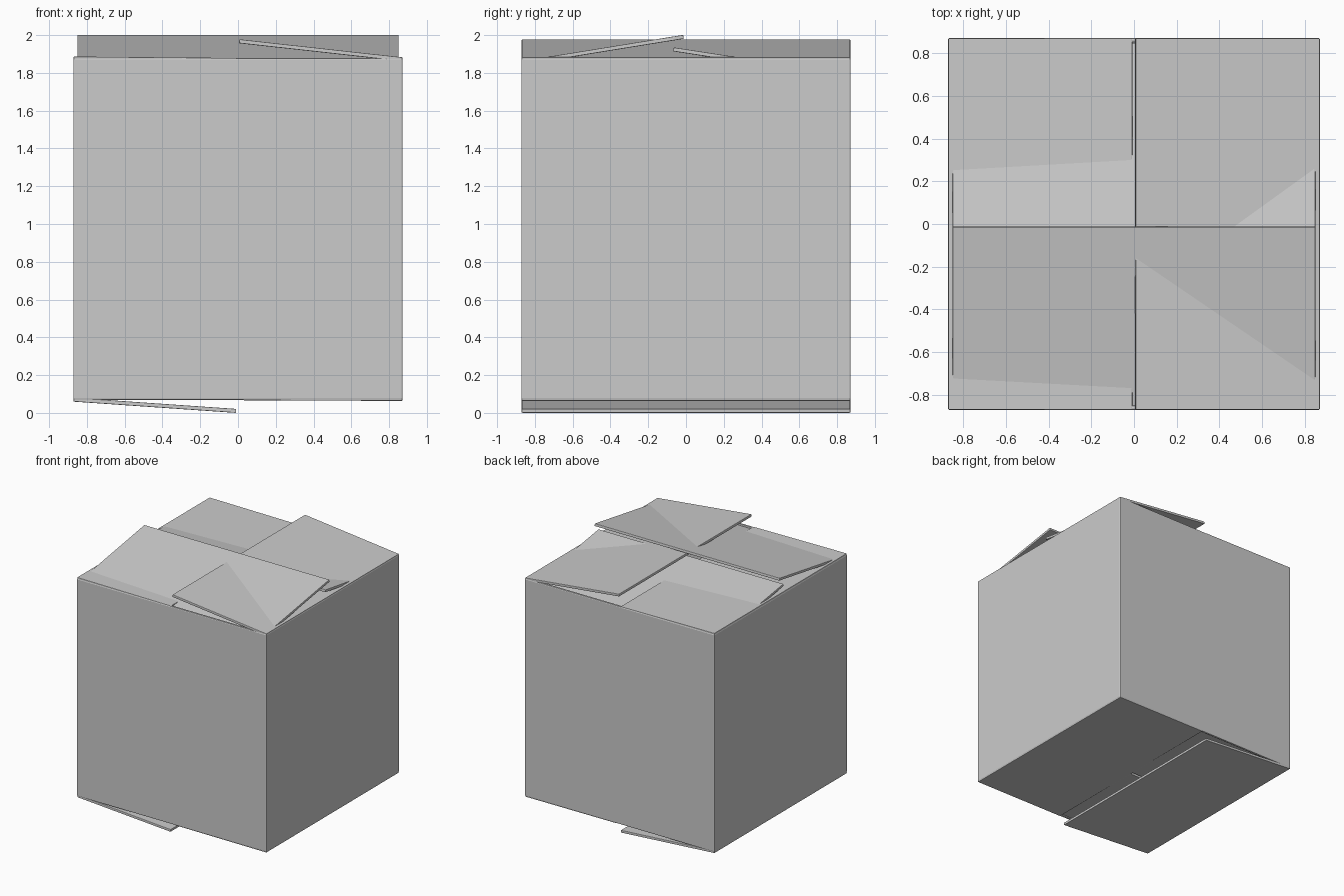
import bpy, bmesh, math
from mathutils import Matrix

if "Cube" in bpy.data.objects:
    bpy.data.objects.remove(bpy.data.objects["Cube"])

R = 0.872      # half width of the box
T = 0.021      # board thickness


def finish(name, bm, bevel):
    me = bpy.data.meshes.new(name)
    bmesh.ops.recalc_face_normals(bm, faces=bm.faces)
    bm.to_mesh(me)
    bm.free()
    ob = bpy.data.objects.new(name, me)
    bpy.context.collection.objects.link(ob)
    b = ob.modifiers.new("bevel", 'BEVEL')
    b.width = bevel
    b.segments = 2
    b.limit_method = 'ANGLE'
    return ob


def flap(name, turn, hinge, z, length, width, tilt, bevel=0.004):
    """Board hinged at distance `hinge` on the -x side, reaching inward,
    raised by `tilt` degrees, then turned about z to its own side."""
    bm = bmesh.new()
    bmesh.ops.create_cube(bm, size=1)
    m = (Matrix.Rotation(math.radians(turn), 4, 'Z')
         @ Matrix.Translation((-hinge, 0, z))
         @ Matrix.Rotation(math.radians(-tilt), 4, 'Y')
         @ Matrix.Translation((length / 2, 0, 0))
         @ Matrix.Diagonal((length, width, T, 1)))
    bmesh.ops.transform(bm, matrix=m, verts=bm.verts)
    return finish(name, bm, bevel)


# four walls: an open square tube with board thickness
bm = bmesh.new()
z0, z1 = 0.068, 1.878
rings = []
for r, z in ((R, z0), (R, z1), (R - T, z1), (R - T, z0)):
    rings.append([bm.verts.new((sx * r, sy * r, z))
                  for sx, sy in ((-1, -1), (1, -1), (1, 1), (-1, 1))])
for a, b in zip(rings, rings[1:] + rings[:1]):
    for i in range(4):
        j = (i + 1) % 4
        bm.faces.new((a[i], a[j], b[j], b[i]))
finish("walls", bm, 0.008)

W_OUT, W_IN = 2 * R - 0.004, 1.70

# top flaps (turn: 0 left, 90 front, 180 right, 270 back)
flap("top_flap_left", 0, 0.87, 1.876, 0.862, W_OUT, -0.5)
flap("top_flap_right", 180, 0.87, 1.872, 0.869, W_OUT, 6.3)
flap("top_flap_front", 90, 0.87, 1.852, 0.868, W_IN, 9.2)
flap("top_flap_back", 270, 0.845, 1.785, 0.922, W_IN, 8.7)

# bottom flaps
flap("bottom_flap_left", 0, 0.87, 0.070, 0.862, W_OUT, -3.95)
flap("bottom_flap_right", 180, 0.87, 0.074, 0.842, W_OUT, 0.2)
flap("bottom_flap_front", 90, 0.86, 0.088, 0.85, W_IN, -0.5)
flap("bottom_flap_back", 270, 0.86, 0.088, 0.85, W_IN, -0.5)
